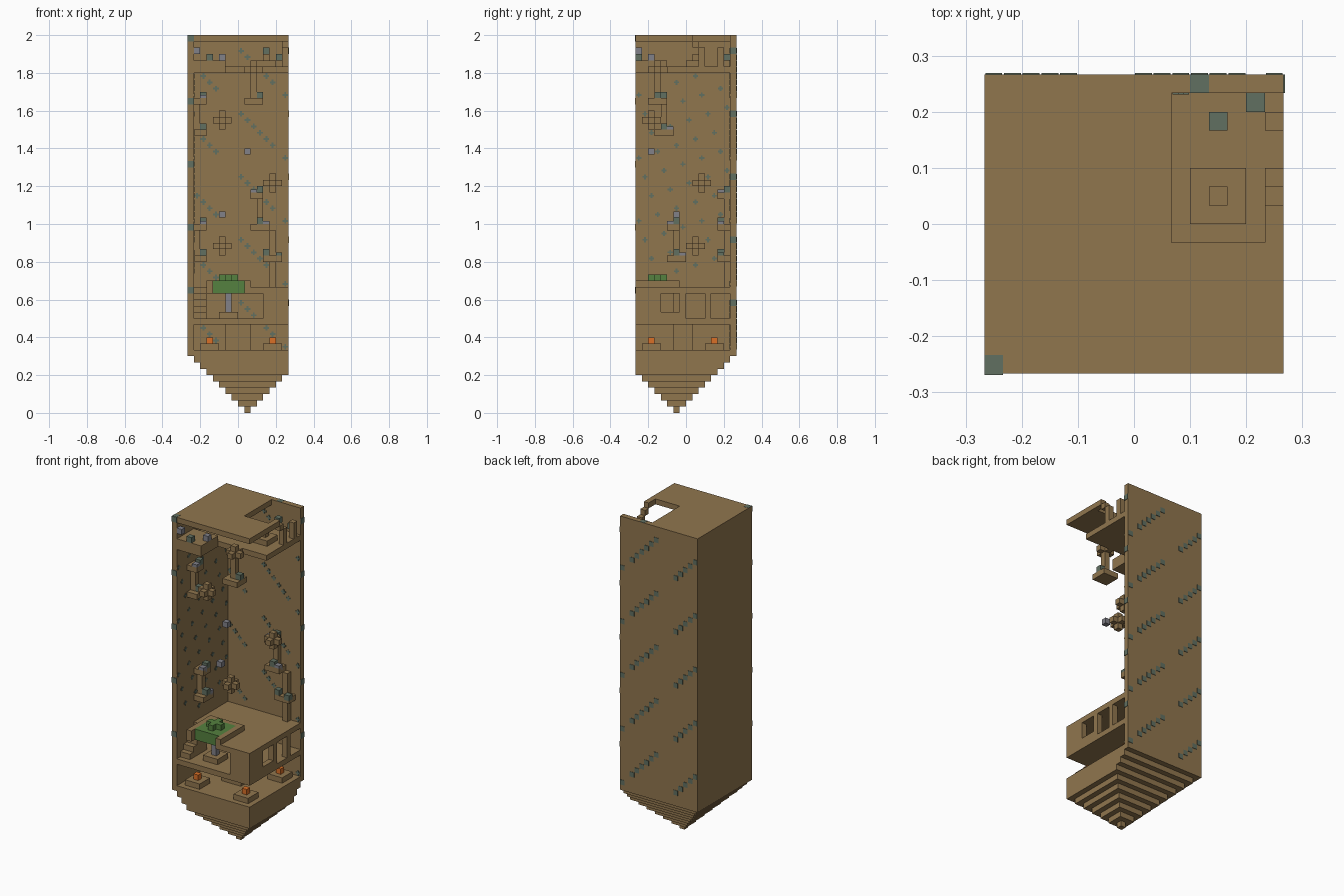
import bpy
import bmesh

if "Cube" in bpy.data.objects:
    bpy.data.objects.remove(bpy.data.objects["Cube"])

UNIT = 1 / 30   # edge of one block
HALF = 8        # half the footprint, in blocks
TOP = 60        # full height, in blocks


def material(name, colour):
    mat = bpy.data.materials.new(name)
    mat.use_nodes = True
    mat.diffuse_color = (*colour, 1)
    mat.node_tree.nodes["Principled BSDF"].inputs["Base Color"].default_value = (*colour, 1)
    return mat


BROWN = material("earth brown", (0.28, 0.18, 0.076))
TEAL = material("moss teal", (0.12, 0.16, 0.12))
GREY = material("crystal grey", (0.22, 0.22, 0.25))
GREEN = material("leaf green", (0.09, 0.22, 0.05))
ORANGE = material("torch orange", (0.70, 0.16, 0.02))


def part(name, mat, boxes):
    """One object from boxes given as block ranges (x0, x1, y0, y1, z0, z1)."""
    bm = bmesh.new()
    for x0, x1, y0, y1, z0, z1 in boxes:
        cube = bmesh.ops.create_cube(bm, size=1)
        for v in cube["verts"]:
            v.co.x = ((x1 if v.co.x > 0 else x0) - HALF) * UNIT
            v.co.y = ((y1 if v.co.y > 0 else y0) - HALF) * UNIT
            v.co.z = (z1 if v.co.z > 0 else z0) * UNIT
    mesh = bpy.data.meshes.new(name)
    bm.to_mesh(mesh)
    bm.free()
    mesh.materials.append(mat)
    obj = bpy.data.objects.new(name, mesh)
    bpy.context.collection.objects.link(obj)
    return obj


def block(x, y, z, grow=0):
    return (x - grow, x + 1 + grow, y - grow, y + 1 + grow, z, z + 1)


def cross(x, y, z):
    return [(x - 1, x + 2, y, y + 1, z, z + 1),
            (x, x + 1, y - 1, y + 2, z, z + 1),
            (x, x + 1, y, y + 1, z - 1, z + 2)]


# Stepped point under the tower, with its tip off centre
part("stepped_base", BROWN, [
    (max(0, 9 - k), min(16, 10 + k), max(0, 6 - k), min(16, 7 + k), k, k + 1)
    for k in range(10)])

# Two tall walls and the roof with a corner opening
part("left_wall", BROWN, [(0, 1, 0, 16, 10, TOP)])
part("back_wall", BROWN, [(1, 16, 15, 16, 10, TOP)])
part("roof", BROWN, [
    (1, 16, 0, 7, 59, TOP), (1, 10, 7, 15, 59, TOP), (15, 16, 7, 9, 59, TOP),
    (15, 16, 9, 10, 58, 59)])

# Top floor, balcony and the pad below the roof opening
part("top_floor", BROWN, [(1, 16, 5, 15, 54, 55), (1, 6, 0, 5, 54, 56)])
part("top_pad", BROWN, [block(12, 9, 55, 1), (12, 13, 9, 10, 56, 57)])
part("top_posts", BROWN, [(15, 16, y, y + 1, 55, 58) for y in (10, 13)])

# Lower room: pads, torches and central pillar
spots = [(x, y) for x in (3, 13) for y in (2, 12)]
part("torch_pads", BROWN, [block(x, y, 10, 1) for x, y in spots])
part("torches", ORANGE, [block(x, y, 11) for x, y in spots])
part("central_pillar", BROWN, [(6, 10, 6, 9, 10, 14)])

# House storey: floor, front wall, side wall with windows, upper floor
part("house_floor", BROWN, [(1, 16, 0, 15, 14, 15)])
part("house_front_wall", BROWN, [(12, 16, 0, 1, 15, 19)])
part("house_side_wall", BROWN, [
    (15, 16, y0, y1, 15, 19) for y0, y1 in ((1, 4), (7, 8), (11, 12))]
    + [(15, 16, 4, 7, 15, 16)])
part("upper_floor", BROWN, [(9, 16, 0, 6, 19, 20), (1, 16, 6, 15, 19, 20)])
part("upper_terrace", BROWN, [
    (9, 10, 0, 7, 20, 21), (3, 9, 6, 7, 20, 21), (3, 4, 0, 6, 19, 21)])
part("stairs", BROWN, [(1, 3, s, s + 1, 15, 15 + s) for s in range(1, 6)])

# Tree
part("tree_pad", BROWN, [block(6, 3, 15, 1)])
part("tree_trunk", GREY, [(6, 7, 3, 4, 16, 19)])
part("tree_crown", GREEN, [
    (4, 9, 1, 6, 19, 21), (5, 8, 3, 4, 21, 22), (6, 7, 2, 5, 21, 22)])

# Floating crosses
for label, spot in (("upper_left", (5, 2, 46)), ("lower_left", (5, 9, 26)),
                    ("back", (13, 10, 36))):
    part(label + "_cross", BROWN, cross(*spot))

# Brackets on the left wall
for label, y, z in (("upper", 4, 44), ("lower", 6, 24)):
    part(label + "_left_bracket", BROWN, [
        (1, 3, y - 1, y + 2, z, z + 1), (1, 2, y, y + 1, z + 1, z + 6),
        (1, 3, y - 1, y + 1, z + 5, z + 6)])
    part(label + "_left_crystals", GREY, [block(2, y - 1, z + 5.5), block(2, y + 1, z + .5)])
    part(label + "_left_moss", TEAL, [block(2, y, z + 1), block(2, y, z + 6)])

# Brackets on the back wall
part("back_bracket", BROWN, [
    (10, 13, 13, 15, 29, 30), (11, 12, 14, 15, 30, 35), (10, 12, 13, 15, 34, 35)])
part("back_crystals", GREY, [block(10, 13, 34.5), block(12, 13, 29.5)])
part("back_moss", TEAL, [block(11, 13, 30), block(11, 14, 35)])
part("back_stand", BROWN, [(12, 15, 13, 15, 24, 25), (13, 14, 14, 15, 20, 29)])
part("back_stand_moss", TEAL, [block(12, 13, 25), block(14, 13, 24.5)])

# Column hanging from the top floor
part("hanging_column", BROWN, [
    block(10, 3, 49, 1), (10, 11, 3, 4, 50, 56), (9, 12, 3, 4, 54, 55),
    (10, 11, 2, 5, 54, 55)])
part("hanging_moss", TEAL, [block(11, 3, 50)])

# Loose crystals
part("crystals", GREY, [block(9, 2, 41), block(5, 6, 31), block(5, 2, 56), block(1, 0, 57)])
part("balcony_moss", TEAL, [block(3, 0, 56), block(12, 13, 57), block(14, 14, 56)])

# Moss flecks as thin plates on the walls and roof
THIN = 0.08
streaks = [(x + .5, z + .5) for x in range(16) for z in range(10, TOP)
           if (x + z) % 10 == 5 and x not in (5, 6, 7, 14)]
part("outer_moss_streaks", TEAL, [
    (x - .45, x + .45, 16, 16 + THIN, z - .45, z + .45) for x, z in streaks])
part("inner_moss_streaks", TEAL, [
    (x - r, x + r, 15 - THIN, 15, z - s, z + s)
    for x, z in streaks if x > 1 for r, s in ((.45, .15), (.15, .45))])
part("left_wall_flecks", TEAL, [
    (1, 1 + THIN, y + .5 - r, y + .5 + r, z + .5 - s, z + .5 + s)
    for y in range(15) for z in range(22, 54) if (3 * y + z) % 10 == 0
    for r, s in ((.4, .14), (.14, .4))])
part("edge_moss", TEAL, [
    (0, 1, -THIN, 0, z, z + 1) for z in range(19, TOP, 10)] + [
    (16, 16 + THIN, 15, 16, z, z + 1) for z in range(17, TOP, 10)])
part("roof_moss", TEAL, [
    (11, 12, 15, 16, TOP, TOP + .03), (0, 1, 0, 1, TOP, TOP + .03)])
